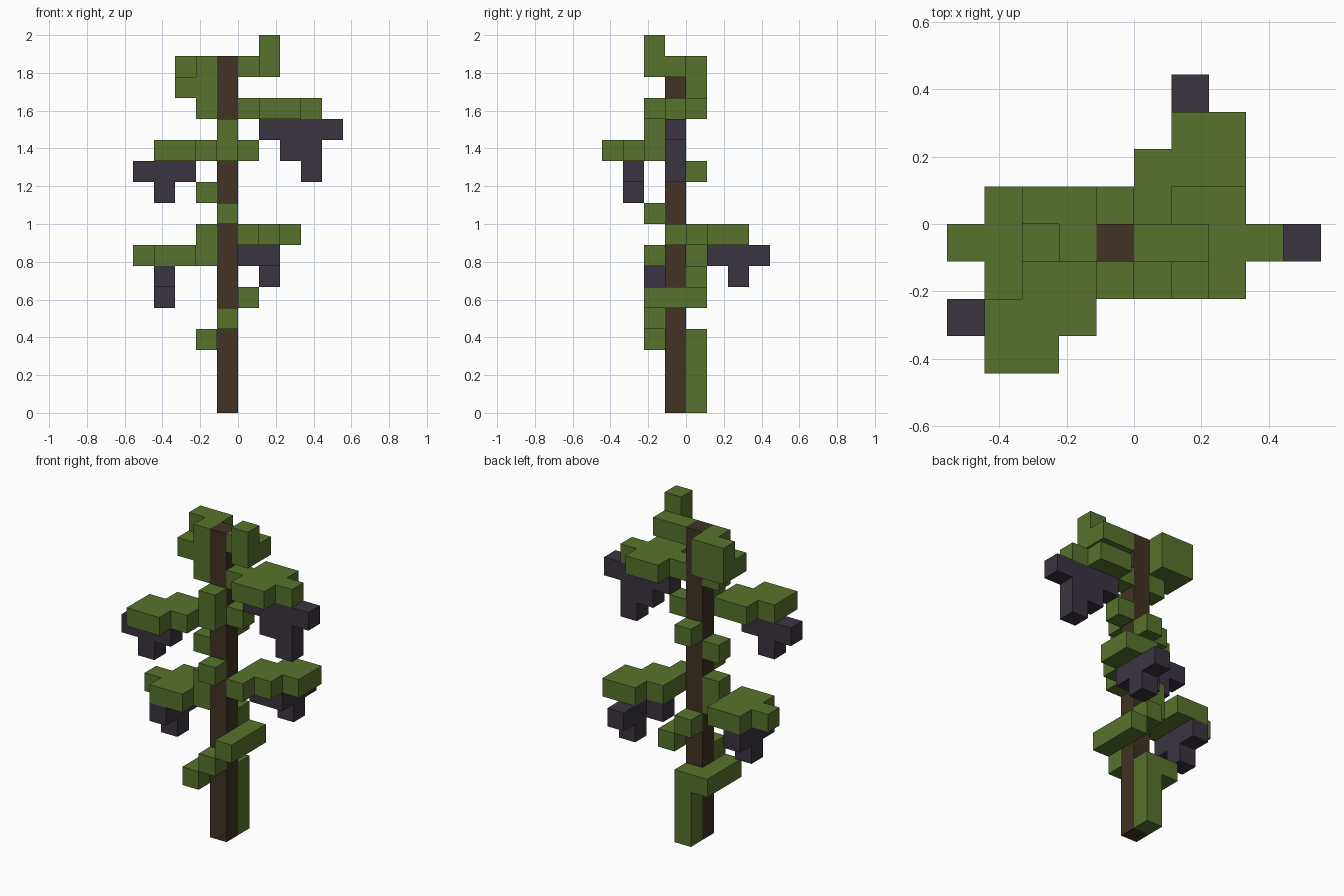
import bpy
import bmesh
import math
from mathutils import Vector

if "Cube" in bpy.data.objects:
    bpy.data.objects.remove(bpy.data.objects["Cube"])

U = 1 / 9  # edge of one cube


def material(name, colour):
    m = bpy.data.materials.new(name)
    m.diffuse_color = (*colour, 1)
    m.use_nodes = True
    m.node_tree.nodes["Principled BSDF"].inputs["Base Color"].default_value = m.diffuse_color
    return m


LEAF = material("leaf_green", (0.098, 0.168, 0.026))
FRUIT = material("fruit_purple", (0.044, 0.034, 0.053))
BARK = material("bark_brown", (0.053, 0.033, 0.017))

AXES = [Vector(a) for a in ((1, 0, 0), (0, 1, 0), (0, 0, 1))]


def blocks(name, mat, *boxes):
    """One outer skin around blocks, each (x, y, z) plus an optional (nx, ny, nz) size in cubes."""
    cells = set()
    for b in boxes:
        x, y, z = b[:3]
        nx, ny, nz = b[3:] or (1, 1, 1)
        cells |= {(x + i, y + j, z + k) for i in range(nx) for j in range(ny) for k in range(nz)}
    bm = bmesh.new()
    for c in sorted(cells):
        centre = Vector(c) + Vector((0.5, 0.5, 0.5))
        for a in range(3):
            for s in (-1, 1):
                n = AXES[a] * s
                if tuple(int(v) for v in Vector(c) + n) in cells:
                    continue
                u, v = AXES[(a + 1) % 3] / 2, AXES[(a + 2) % 3] / 2 * s
                mid = centre + n / 2
                bm.faces.new([bm.verts.new((mid + p * u + q * v) * U)
                              for p, q in ((-1, -1), (1, -1), (1, 1), (-1, 1))])
    bmesh.ops.remove_doubles(bm, verts=bm.verts, dist=1e-4)
    bmesh.ops.dissolve_limit(bm, angle_limit=math.radians(1), verts=bm.verts, edges=bm.edges)
    me = bpy.data.meshes.new(name)
    bm.to_mesh(me)
    bm.free()
    me.materials.append(mat)
    bpy.context.collection.objects.link(bpy.data.objects.new(name, me))


# Central stem
blocks("trunk", BARK, (-1, -1, 0, 1, 1, 17))

# Vine climbing round the trunk
blocks("vine_base", LEAF, (-1, 0, 0, 1, 1, 4), (-2, -2, 3, 1, 3, 1))
blocks("vine_lower_bar", LEAF, (0, -2, 5, 1, 3, 1))
for i, c in enumerate([(-1, -2, 4), (-1, 0, 6), (-2, -1, 8), (-1, -2, 9),
                       (-2, -1, 10), (-1, 0, 11), (0, -1, 12), (-1, -2, 13)]):
    blocks(f"vine_step_{i + 1}", LEAF, c)

# Straight leaves: stalk, square pad and tip
for side, z in (("left", 7), ("right", 14)):
    m = side == "left"
    blocks(f"{side}_leaf", LEAF,
           (-2 if m else 0, -1, z), (-4 if m else 1, -2, z, 2, 3, 1), (-5 if m else 3, -1, z))

# Diagonal stepped leaves
blocks("back_leaf", LEAF, (0, -1, 8), (0, 0, 8, 2, 2, 1), (1, 1, 8, 2, 2, 1))
blocks("front_leaf", LEAF, (-1, -2, 12), (-3, -3, 12, 2, 2, 1), (-4, -4, 12, 2, 2, 1))

# Crown
blocks("crown_left_leaf", LEAF, (-2, -1, 14, 1, 1, 3), (-3, -1, 15), (-3, 0, 15, 2, 1, 2))
blocks("crown_right_leaf", LEAF, (0, -1, 16, 2, 1, 1), (1, -2, 16, 1, 1, 2))

# Hanging fruit clusters
blocks("left_fruit", FRUIT, (-4, -2, 6, 1, 3, 1), (-4, -1, 5))
blocks("back_fruit", FRUIT, (0, 1, 7), (1, 1, 7, 1, 3, 1), (1, 2, 6))
blocks("front_fruit", FRUIT, (-5, -3, 11, 3, 1, 1), (-4, -3, 10))
blocks("right_fruit", FRUIT, (1, -1, 13, 4, 1, 1), (2, -1, 12, 2, 1, 1), (3, -1, 11))
